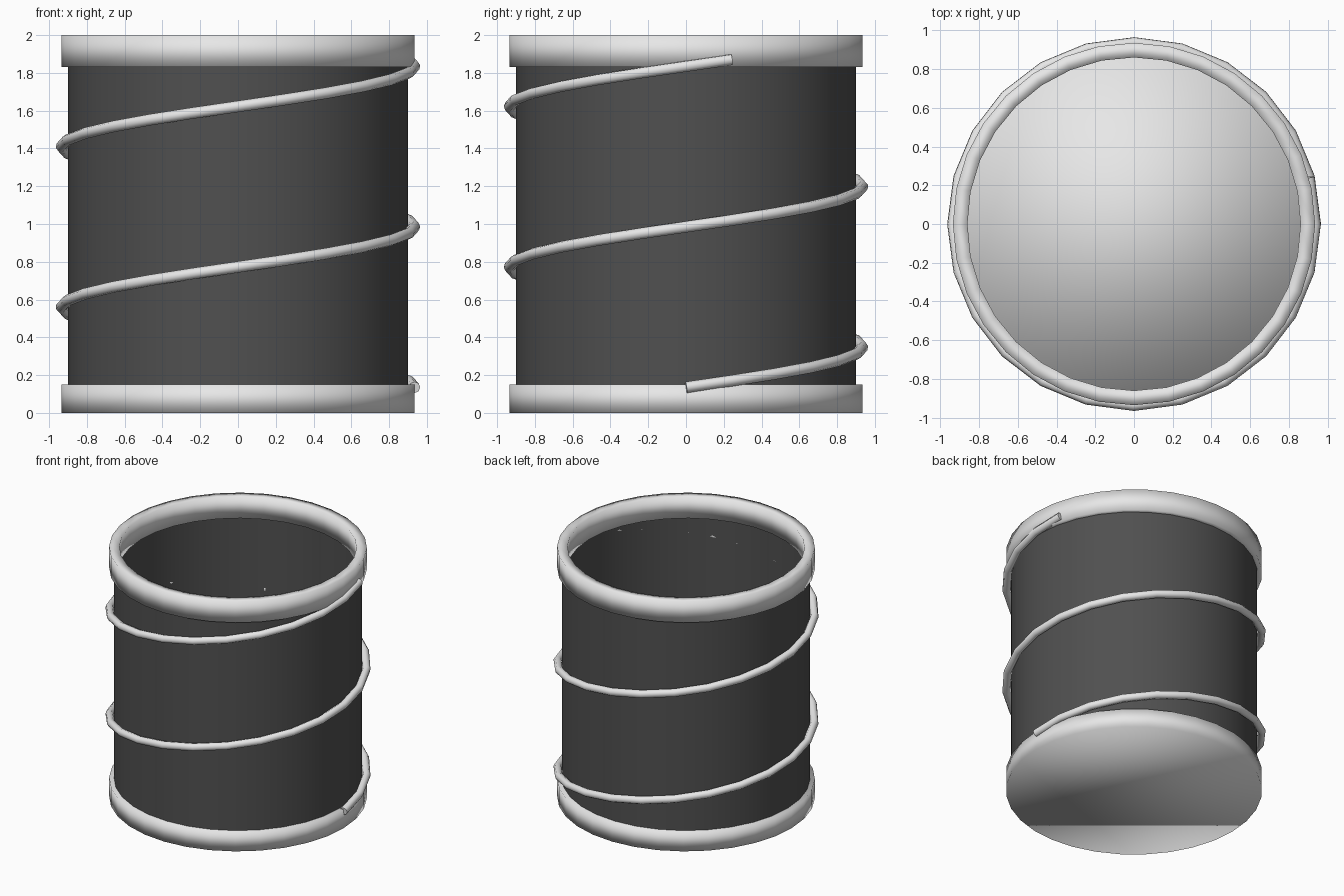
import bpy
import bmesh
import math

cube = bpy.data.objects.get("Cube")
if cube:
    bpy.data.objects.remove(cube, do_unlink=True)


def material(name, value):
    mat = bpy.data.materials.new(name)
    mat.use_nodes = True
    colour = (value, value, value, 1)
    mat.diffuse_color = colour
    mat.node_tree.nodes["Principled BSDF"].inputs["Base Color"].default_value = colour
    return mat


light_grey = material("light grey", 0.8)
charcoal = material("charcoal", 0.08)


def lathe(name, profile, mat, sides=32, loop=False, caps=False):
    """Turn a (radius, height) profile around the z axis."""
    bm = bmesh.new()
    rings = []
    for r, z in profile:
        angles = [math.tau * i / sides for i in range(sides)]
        rings.append([bm.verts.new((r * math.cos(a), r * math.sin(a), z)) for a in angles])
    pairs = list(zip(rings, rings[1:]))
    if loop:
        pairs.append((rings[-1], rings[0]))
    for low, high in pairs:
        for i in range(sides):
            j = (i + 1) % sides
            bm.faces.new((low[i], low[j], high[j], high[i]))
    if caps:
        bm.faces.new(rings[0][::-1])
        bm.faces.new(rings[-1])
    mesh = bpy.data.meshes.new(name)
    bm.to_mesh(mesh)
    bm.free()
    mesh.materials.append(mat)
    mesh.shade_smooth()
    obj = bpy.data.objects.new(name, mesh)
    bpy.context.collection.objects.link(obj)
    return obj


# Solid base, open wall and top rim
lathe("base", [(0.935, 0), (0.935, 0.15)], light_grey, caps=True)
lathe("wall", [(0.9, 0.1), (0.9, 1.9)], charcoal)
lathe("rim", [(0.935, 1.83), (0.935, 2), (0.86, 2), (0.86, 1.83)], light_grey, loop=True)

# Spiral rod climbing two turns and one step around the wall
STEPS = 24
count = 2 * STEPS + 2
curve = bpy.data.curves.new("spiral_rod", "CURVE")
curve.dimensions = "3D"
curve.bevel_depth = 0.03
curve.bevel_resolution = 2
curve.use_fill_caps = True
spline = curve.splines.new("POLY")
spline.points.add(count - 1)
for i, point in enumerate(spline.points):
    a = math.tau * i / STEPS
    z = 0.135 + 0.85 * i / STEPS
    point.co = (0.935 * math.cos(a), 0.935 * math.sin(a), z, 1)
spline.use_smooth = True
curve.materials.append(light_grey)
rod = bpy.data.objects.new("spiral_rod", curve)
bpy.context.collection.objects.link(rod)
